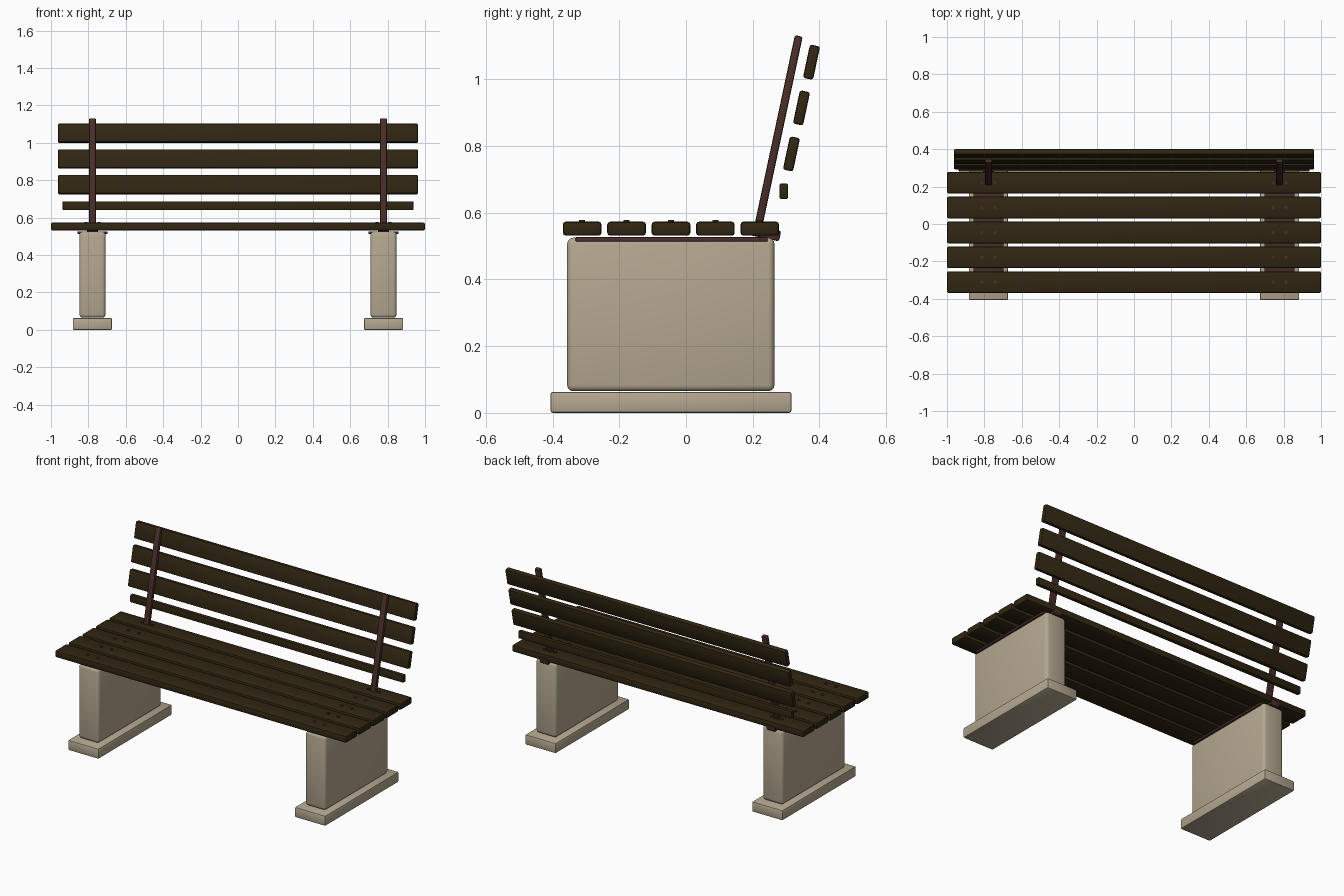
import bpy, math

if "Cube" in bpy.data.objects:
    bpy.data.objects.remove(bpy.data.objects["Cube"])

def material(name, rgb):
    m = bpy.data.materials.new(name)
    m.diffuse_color = (*rgb, 1)
    m.use_nodes = True
    m.node_tree.nodes["Principled BSDF"].inputs["Base Color"].default_value = m.diffuse_color
    return m

WOOD = material("dark wood", (0.030, 0.019, 0.006))
STONE = material("concrete", (0.46, 0.39, 0.28))
METAL = material("brown metal", (0.065, 0.027, 0.021))
TILT = math.radians(-12)

def finish(ob, name, mat):
    ob.name = name
    ob.data.materials.append(mat)
    bpy.ops.object.shade_smooth_by_angle(angle=math.radians(35))
    return ob

def box(name, mat, loc, size, bevel, tilt=0, segments=2):
    bpy.ops.mesh.primitive_cube_add(size=1, location=loc)
    ob = bpy.context.object
    ob.scale = size
    bpy.ops.object.transform_apply(location=False, rotation=False, scale=True)
    ob.rotation_euler.x = tilt
    mod = ob.modifiers.new("rounded edges", 'BEVEL')
    mod.width, mod.segments = bevel, segments
    bpy.ops.object.modifier_apply(modifier=mod.name)
    return finish(ob, name, mat)

# seat slats
seat_y = [-0.311 + i * 0.133 for i in range(5)]
for y in seat_y:
    box("seat_slat", WOOD, (0, y, 0.552), (2, 0.116, 0.042), 0.009)

# backrest slats, plus the narrow bottom rail
for y, z in [(0.376, 1.051), (0.346, 0.914), (0.316, 0.776)]:
    box("back_slat", WOOD, (0, y, z), (1.925, 0.031, 0.102), 0.007, TILT)
box("back_rail", WOOD, (0, 0.293, 0.664), (1.876, 0.025, 0.046), 0.004)

for x in (-0.778, 0.778):
    # concrete support
    box("foot", STONE, (x, -0.045, 0.0315), (0.21, 0.722, 0.063), 0.007)
    box("leg", STONE, (x, -0.0455, 0.295), (0.14, 0.621, 0.46), 0.018, segments=3)
    # metal plate under the seat, post and post base
    box("seat_plate", METAL, (x, -0.043, 0.520), (0.16, 0.575, 0.014), 0.003)
    box("back_post", METAL, (x, 0.2755, 0.836), (0.037, 0.024, 0.60), 0.006, TILT)
    box("post_base", METAL, (x, 0.238, 0.539), (0.06, 0.09, 0.032), 0.006, TILT)
    # bolt heads on the seat
    for y in seat_y:
        for dx in (-0.035, 0.035):
            bpy.ops.mesh.primitive_cylinder_add(vertices=12, radius=0.009, depth=0.03,
                                                location=(x + dx, y, 0.563))
            finish(bpy.context.object, "seat_bolt", METAL)
